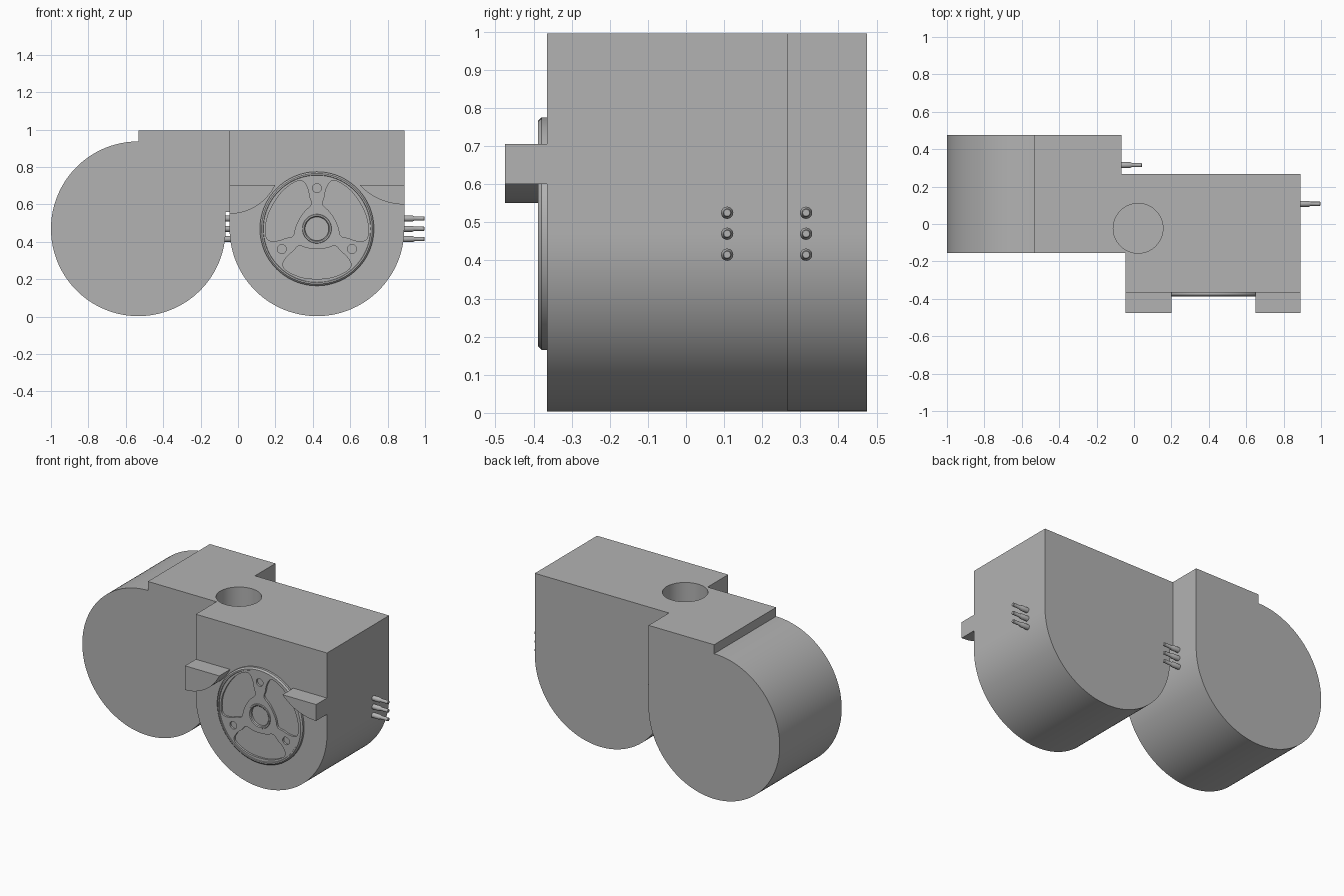
import bpy, bmesh
from math import sin, cos, pi, radians
from mathutils import Vector, Matrix

if "Cube" in bpy.data.objects:
    bpy.data.objects.remove(bpy.data.objects["Cube"])

grey = bpy.data.materials.new("light_grey")
grey.use_nodes = True
grey.diffuse_color = (0.45, 0.45, 0.45, 1)
grey.node_tree.nodes["Principled BSDF"].inputs["Base Color"].default_value = (0.45, 0.45, 0.45, 1)

R, AXLE_Z = 0.467, 0.47
TOP = 0.995
BACK_X, FRONT_X = -0.533, 0.422


def finish(name, bm):
    bmesh.ops.recalc_face_normals(bm, faces=bm.faces)
    mesh = bpy.data.meshes.new(name)
    bm.to_mesh(mesh)
    bm.free()
    mesh.materials.append(grey)
    obj = bpy.data.objects.new(name, mesh)
    bpy.context.collection.objects.link(obj)
    return obj


def arc(cx, cz, r, a0, a1, n):
    angles = [radians(a0 + (a1 - a0) * i / n) for i in range(n + 1)]
    return [(cx + r * cos(a), cz + r * sin(a)) for a in angles]


def prism(name, outline, y0, y1):
    """Extrude an x-z outline along y."""
    bm = bmesh.new()
    face = bm.faces.new([bm.verts.new((x, y0, z)) for x, z in outline])
    new = bmesh.ops.extrude_face_region(bm, geom=[face])["geom"]
    verts = [v for v in new if isinstance(v, bmesh.types.BMVert)]
    bmesh.ops.translate(bm, verts=verts, vec=(0, y1 - y0, 0))
    return finish(name, bm)


def lathe(name, profile, axis_matrix, n):
    """Turn (radius, height) points around z, then place the result."""
    bm = bmesh.new()
    rings = [[bm.verts.new((r * cos(2 * pi * i / n), r * sin(2 * pi * i / n), h))
              for i in range(n)] for r, h in profile]
    for a, b in zip(rings, rings[1:]):
        for i in range(n):
            j = (i + 1) % n
            bm.faces.new((a[i], a[j], b[j], b[i]))
    bm.faces.new(rings[0])
    bm.faces.new(rings[-1])
    bm.transform(axis_matrix)
    return finish(name, bm)


def boolean(obj, tool, operation):
    mod = obj.modifiers.new(operation.lower(), "BOOLEAN")
    mod.object, mod.operation, mod.solver = tool, operation, "EXACT"
    bpy.context.view_layer.objects.active = obj
    bpy.ops.object.modifier_apply(modifier=mod.name)
    bpy.data.objects.remove(tool)


def smooth(obj):
    bpy.ops.object.select_all(action="DESELECT")
    obj.select_set(True)
    bpy.context.view_layer.objects.active = obj
    bpy.ops.object.shade_smooth_by_angle(angle=radians(30))


def rounded(points, passes=3):
    """Round a closed outline by cutting its corners."""
    for _ in range(passes):
        pts = [Vector(p) for p in points]
        points = []
        for a, b in zip(pts, pts[1:] + pts[:1]):
            points += [a.lerp(b, 0.25), a.lerp(b, 0.75)]
    return points


# Twin housings with a bridge between them and a round socket in the top
back_right = BACK_X + R
front_left, front_right = FRONT_X - R, FRONT_X + R
housing = prism("housing", [(back_right, TOP), (BACK_X, TOP)]
                + arc(BACK_X, AXLE_Z, R, 90, 360, 96), -0.155, 0.475)
front_housing = prism("front_housing", [(front_right, TOP), (front_left, TOP)]
                      + arc(FRONT_X, AXLE_Z, R, 180, 360, 72), -0.365, 0.267)
bridge = prism("bridge", [(-0.15, 0.56), (0.05, 0.56), (0.05, TOP), (-0.15, TOP)], -0.155, 0.267)
boolean(housing, bridge, "UNION")
boolean(housing, front_housing, "UNION")
socket = lathe("socket_cutter", [(0.133, 0.6), (0.133, 1.1)],
               Matrix.Translation((0.022, -0.023, 0)), 64)
boolean(housing, socket, "DIFFERENCE")
smooth(housing)

# Front brackets with curved undersides
brackets = {
    "right_bracket": [(front_left, 0.705)] + arc(front_left, 0.82, 0.27, -90, -25.2, 16),
    "left_bracket": [(front_right, 0.705)] + arc(front_right, 0.927, 0.327, -90, -137.2, 16),
}
for name, outline in brackets.items():
    smooth(prism(name, outline, -0.475, -0.365))

# Wheel plate with raised rim, hub bore, three pockets and three bolt holes
to_front = Matrix.Translation((FRONT_X, -0.36, AXLE_Z)) @ Matrix.Rotation(pi / 2, 4, "X")
wheel = lathe("wheel_plate", [(0.305, 0), (0.305, 0.019), (0.296, 0.028), (0.288, 0.028),
                              (0.286, 0.023), (0.078, 0.023), (0.076, 0.028), (0.068, 0.028),
                              (0.063, 0.023), (0.063, 0.008)], to_front, 96)
half = [(0.06, 0.268), (0.14, 0.24), (0.192, 0.2), (0.16, 0.145),
        (0.125, 0.12), (0.1, 0.085), (0.045, 0.108)]
pocket_shape = rounded(half + [(-u, v) for u, v in reversed(half)])
for k in range(3):
    a = radians(30 + 120 * k)
    outline = [(FRONT_X + v * cos(a) - u * sin(a), AXLE_Z + v * sin(a) + u * cos(a))
               for u, v in pocket_shape]
    boolean(wheel, prism("pocket_cutter", outline, -0.45, -0.37), "DIFFERENCE")
    b = a + pi / 3
    hole = arc(FRONT_X + 0.217 * cos(b), AXLE_Z + 0.217 * sin(b), 0.024, 0, 345, 23)
    boolean(wheel, prism("hole_cutter", hole, -0.45, -0.37), "DIFFERENCE")
smooth(wheel)

# Stepped connector pins on the side of each housing
for side, x, y in (("back", back_right, 0.315), ("front", front_right, 0.108)):
    for i, z in enumerate((0.415, 0.47, 0.525)):
        place = Matrix.Translation((x, y, z)) @ Matrix.Rotation(pi / 2, 4, "Y")
        smooth(lathe(f"{side}_pin_{i + 1}", [(0.016, -0.01), (0.016, 0.045), (0.011, 0.055),
                                             (0.011, 0.106), (0.009, 0.108)], place, 20))
